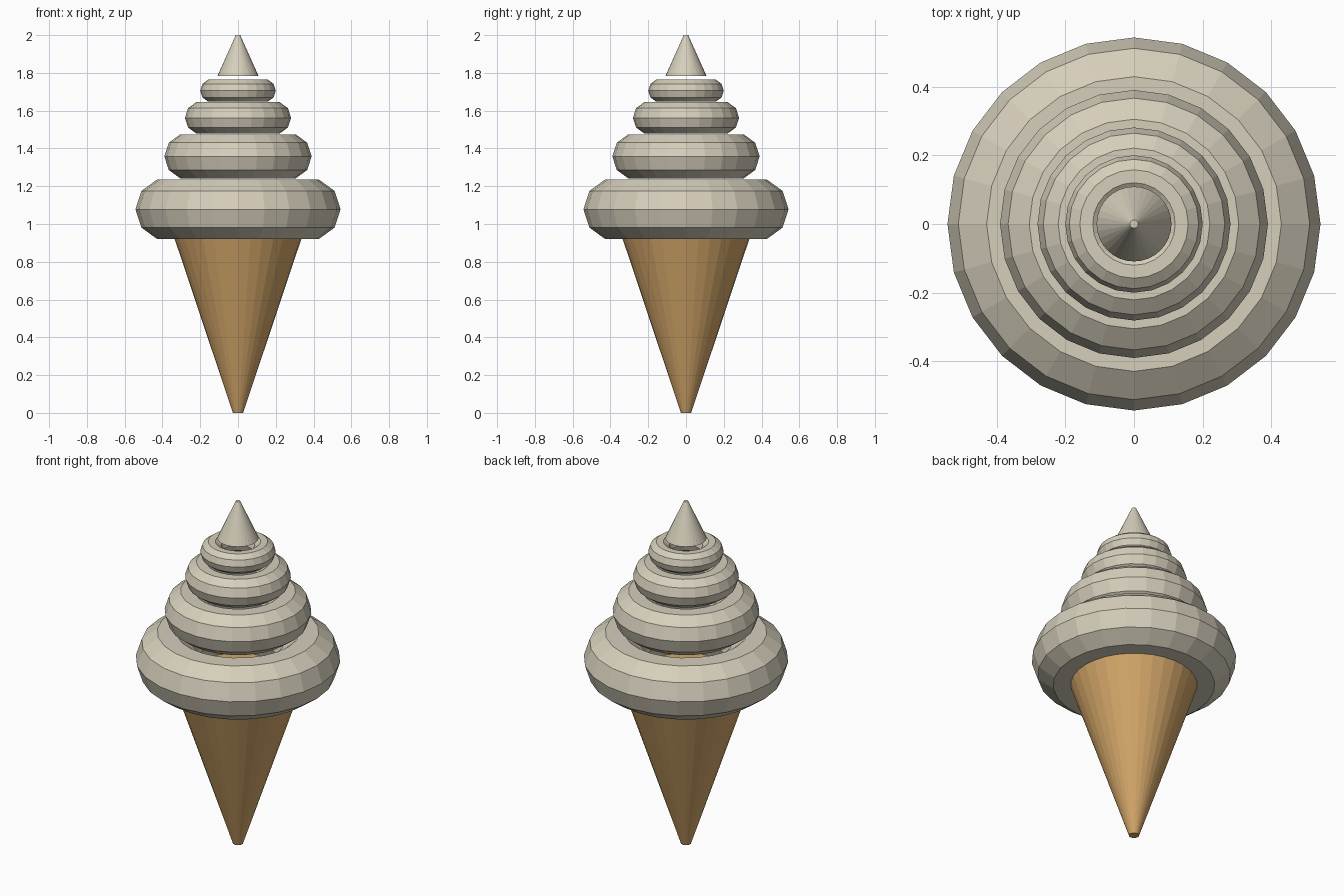
import bpy

cube = bpy.data.objects.get("Cube")
if cube:
    bpy.data.objects.remove(cube, do_unlink=True)


def make_material(name, rgb):
    mat = bpy.data.materials.new(name)
    mat.use_nodes = True
    color = (*rgb, 1.0)
    mat.diffuse_color = color
    mat.node_tree.nodes["Principled BSDF"].inputs["Base Color"].default_value = color
    return mat


cream = make_material("vanilla cream", (0.67, 0.62, 0.50))
wafer = make_material("wafer tan", (0.65, 0.38, 0.14))


def finish(name, mat):
    obj = bpy.context.object
    obj.name = name
    obj.data.name = name
    obj.data.materials.append(mat)


def add_cone(name, bottom, top, z_low, z_high, mat):
    bpy.ops.mesh.primitive_cone_add(
        vertices=32, radius1=bottom, radius2=top, depth=z_high - z_low,
        location=(0, 0, (z_low + z_high) / 2))
    finish(name, mat)


def add_ring(name, ring_radius, tube_radius, z):
    bpy.ops.mesh.primitive_torus_add(
        major_segments=24, minor_segments=10, major_radius=ring_radius,
        minor_radius=tube_radius, location=(0, 0, z))
    finish(name, cream)


# Wafer cone, its flat top hidden inside the lowest ring
add_cone("wafer_cone", 0.027, 0.362, 0.0, 1.0, wafer)

# Stacked rings of soft ice cream: ring radius, tube radius, height
rings = [
    (0.378, 0.165, 1.078),
    (0.267, 0.123, 1.358),
    (0.194, 0.087, 1.562),
    (0.139, 0.061, 1.706),
]
for i, (ring_radius, tube_radius, z) in enumerate(rings, 1):
    add_ring(f"cream_ring_{i}", ring_radius, tube_radius, z)

# Pointed peak
add_cone("cream_peak", 0.109, 0.012, 1.783, 2.0, cream)
